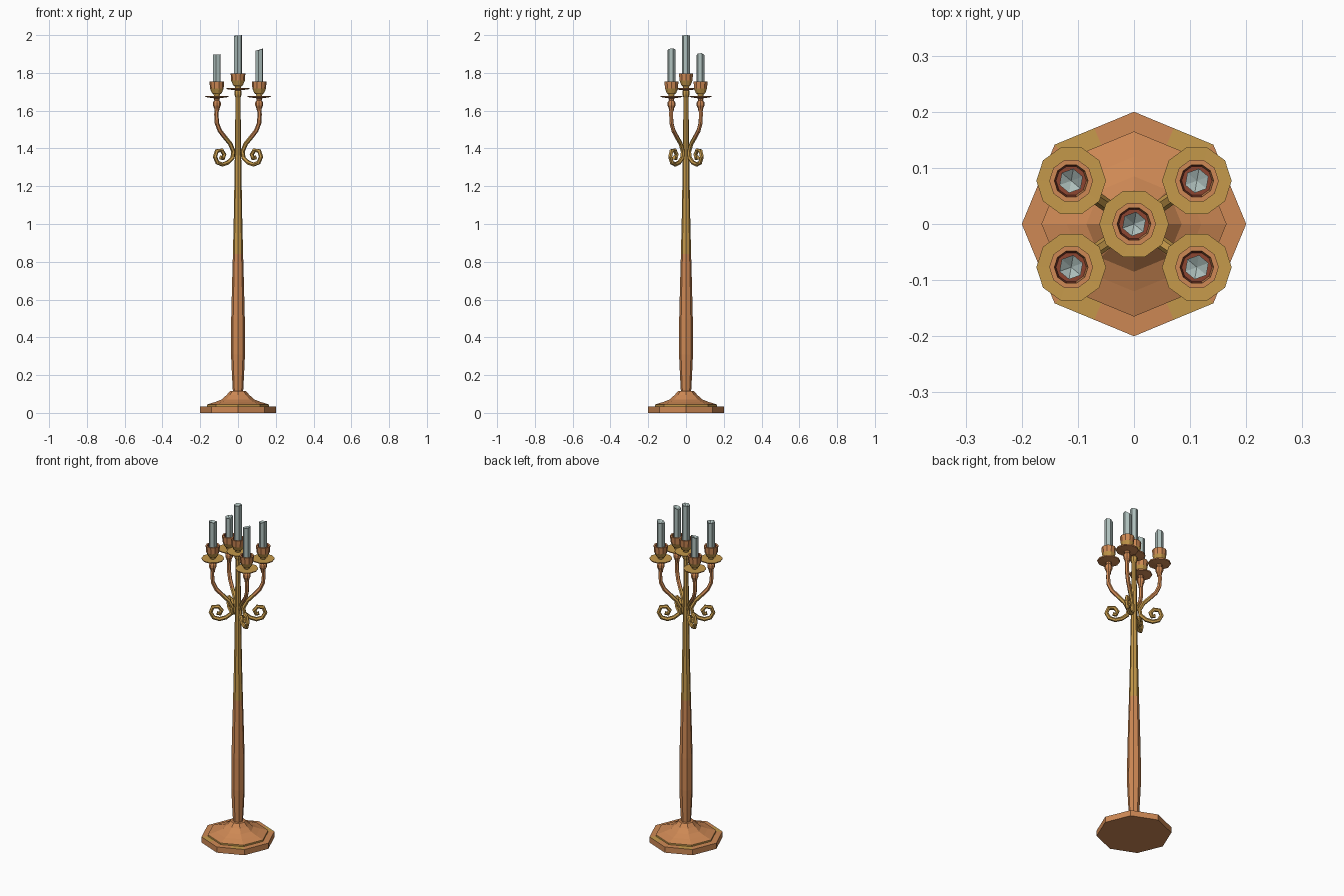
import bpy, bmesh, math, random
from mathutils import Vector

random.seed(4)
old = bpy.data.objects.get("Cube")
if old:
    bpy.data.objects.remove(old, do_unlink=True)


def material(name, rgb):
    m = bpy.data.materials.new(name)
    m.use_nodes = True
    m.diffuse_color = (*rgb, 1)
    m.node_tree.nodes["Principled BSDF"].inputs["Base Color"].default_value = (*rgb, 1)
    return m


MATS = [material("copper", (0.62, 0.25, 0.09)),
        material("gold", (0.56, 0.32, 0.07)),
        material("dark red", (0.27, 0.06, 0.03)),
        material("grey wax", (0.42, 0.52, 0.50))]
COPPER, GOLD, RED, WAX = range(4)


def finish(name, bm, rule, location=(0, 0, 0)):
    """Turn a bmesh into an object, colouring each face by rule(centre, normal)."""
    bmesh.ops.recalc_face_normals(bm, faces=bm.faces)
    for f in bm.faces:
        f.material_index = rule(f.calc_center_median(), f.normal)
    mesh = bpy.data.meshes.new(name)
    bm.to_mesh(mesh)
    bm.free()
    for m in MATS:
        mesh.materials.append(m)
    obj = bpy.data.objects.new(name, mesh)
    obj.location = location
    bpy.context.collection.objects.link(obj)
    return obj


def lathe(name, profile, sides, rule, location=(0, 0, 0), split=False):
    """Spin a profile of (radius, height); split adds a point midway on each side."""
    ring = [Vector((math.cos(2 * math.pi * i / sides), math.sin(2 * math.pi * i / sides), 0))
            for i in range(sides)]
    if split:
        ring = [p for i, a in enumerate(ring) for p in (a, (a + ring[(i + 1) % sides]) / 2)]
    n = len(ring)
    bm = bmesh.new()
    rows = [[bm.verts.new((p.x * r, p.y * r, z)) for p in ring] for r, z in profile]
    for a, b in zip(rows, rows[1:]):
        for i in range(n):
            j = (i + 1) % n
            bm.faces.new((a[i], a[j], b[j], b[i]))
    bm.faces.new(rows[0][::-1])
    bm.faces.new(rows[-1])
    return finish(name, bm, rule, location)


# Octagonal foot: gold patches on the ledge near the front and back diagonals
def foot_rule(c, n):
    on_ledge = n.z > 0.9 and c.z < 0.038
    if on_ledge and abs(c.y) > abs(c.x) and abs(c.x) > 0.075:
        return GOLD
    return GOLD if 0.036 < c.z < 0.043 else COPPER


lathe("foot", [(0.2, 0), (0.2, 0.034), (0.165, 0.035), (0.165, 0.044), (0.12, 0.058),
               (0.085, 0.072), (0.06, 0.095), (0.042, 0.116), (0.02, 0.117)],
      8, foot_rule, split=True)

# Tapered pole, copper below and gold above
lathe("pole", [(0.027, 0.11), (0.032, 0.2), (0.037, 0.31), (0.036, 0.5), (0.031, 0.7),
               (0.027, 0.84), (0.022, 1.05), (0.017, 1.35), (0.014, 1.6), (0.014, 1.67),
               (0.019, 1.685), (0.019, 1.7), (0.013, 1.715)],
      8, lambda c, n: GOLD if c.z > 0.84 else COPPER)


def candle(name, location, base, top):
    """Six-sided candle with an uneven rim and a sunken middle."""
    bm = bmesh.new()
    low, high = [], []
    for i in range(6):
        a = math.radians(60 * i + 20)
        x, y = 0.022 * math.cos(a), 0.022 * math.sin(a)
        low.append(bm.verts.new((x, y, base)))
        high.append(bm.verts.new((x, y, top - (random.uniform(0, 0.014) if i else 0))))
    middle = bm.verts.new((0, 0, top - 0.02))
    for i in range(6):
        j = (i + 1) % 6
        bm.faces.new((low[i], low[j], high[j], high[i]))
        bm.faces.new((high[i], high[j], middle))
    bm.faces.new(low[::-1])
    finish(name, bm, lambda c, n: WAX, location)


def holder(name, x, y, pan_z, top):
    """Drip pan, hollow cup and candle stacked on one axis."""
    place = (x, y, 0)
    lathe(name + "_pan", [(0.012, pan_z - 0.01), (0.06, pan_z - 0.003),
                          (0.062, pan_z + 0.003), (0.012, pan_z + 0.002)], 10,
          lambda c, n: COPPER if n.z < -0.3 else GOLD, place)

    def cup_rule(c, n):
        inside = n.x * c.x + n.y * c.y < 0 and c.z > pan_z + 0.04
        floor = n.z > 0.9 and c.z < pan_z + 0.07
        if inside or floor:
            return RED if c.x < 0.005 else COPPER
        return GOLD if c.z < pan_z + 0.035 else COPPER

    profile = [(0.014, 0), (0.018, 0.012), (0.026, 0.018), (0.036, 0.042), (0.039, 0.08),
               (0.030, 0.08), (0.027, 0.052)]
    lathe(name + "_cup", [(r, pan_z + z) for r, z in profile], 10, cup_rule, place)
    candle(name + "_candle", place, pan_z + 0.045, top)


def sweep(name, path, angle, radius):
    """Six-sided tube along a path of (distance, height) in a vertical plane."""
    out = Vector((math.cos(angle), math.sin(angle), 0))
    side = Vector((-out.y, out.x, 0))
    pts = [out * d + Vector((0, 0, z)) for d, z in path]
    bm = bmesh.new()
    rows = []
    for i, p in enumerate(pts):
        t = (pts[min(i + 1, len(pts) - 1)] - pts[max(i - 1, 0)]).normalized()
        up = t.cross(side)
        rows.append([bm.verts.new(p + radius * (side * math.cos(k * math.pi / 3)
                                                + up * math.sin(k * math.pi / 3)))
                     for k in range(6)])
    for a, b in zip(rows, rows[1:]):
        for k in range(6):
            j = (k + 1) % 6
            bm.faces.new((a[k], a[j], b[j], b[k]))
    bm.faces.new(rows[0][::-1])
    bm.faces.new(rows[-1])
    finish(name, bm, lambda c, n: COPPER if c.z > 1.46 else GOLD)


# Centre light
holder("centre", 0, 0, 1.717, 2.0)

# Four branches, each ending below in an outward scroll
ARM = [(0.136, 1.63), (0.139, 1.58), (0.136, 1.535), (0.118, 1.495), (0.085, 1.46),
       (0.05, 1.425), (0.03, 1.385), (0.035, 1.35), (0.065, 1.325), (0.1, 1.315),
       (0.132, 1.325), (0.148, 1.355), (0.136, 1.387), (0.105, 1.39), (0.088, 1.368),
       (0.097, 1.347), (0.113, 1.352)]
BRANCHES = {"front_left": (1, -1, 1.93), "front_right": (-1, -1, 1.9),
            "back_left": (1, 1, 1.905), "back_right": (-1, 1, 1.875)}
for name, (sx, sy, top) in BRANCHES.items():
    x, y = 0.112 * sx, 0.077 * sy
    sweep(name + "_arm", ARM, math.atan2(y, x), 0.0115)
    lathe(name + "_knob", [(0.011, 1.595), (0.014, 1.612), (0.021, 1.628), (0.021, 1.643),
                           (0.013, 1.655), (0.018, 1.672)], 8, lambda c, n: COPPER, (x, y, 0))
    holder(name, x, y, 1.675, top)
